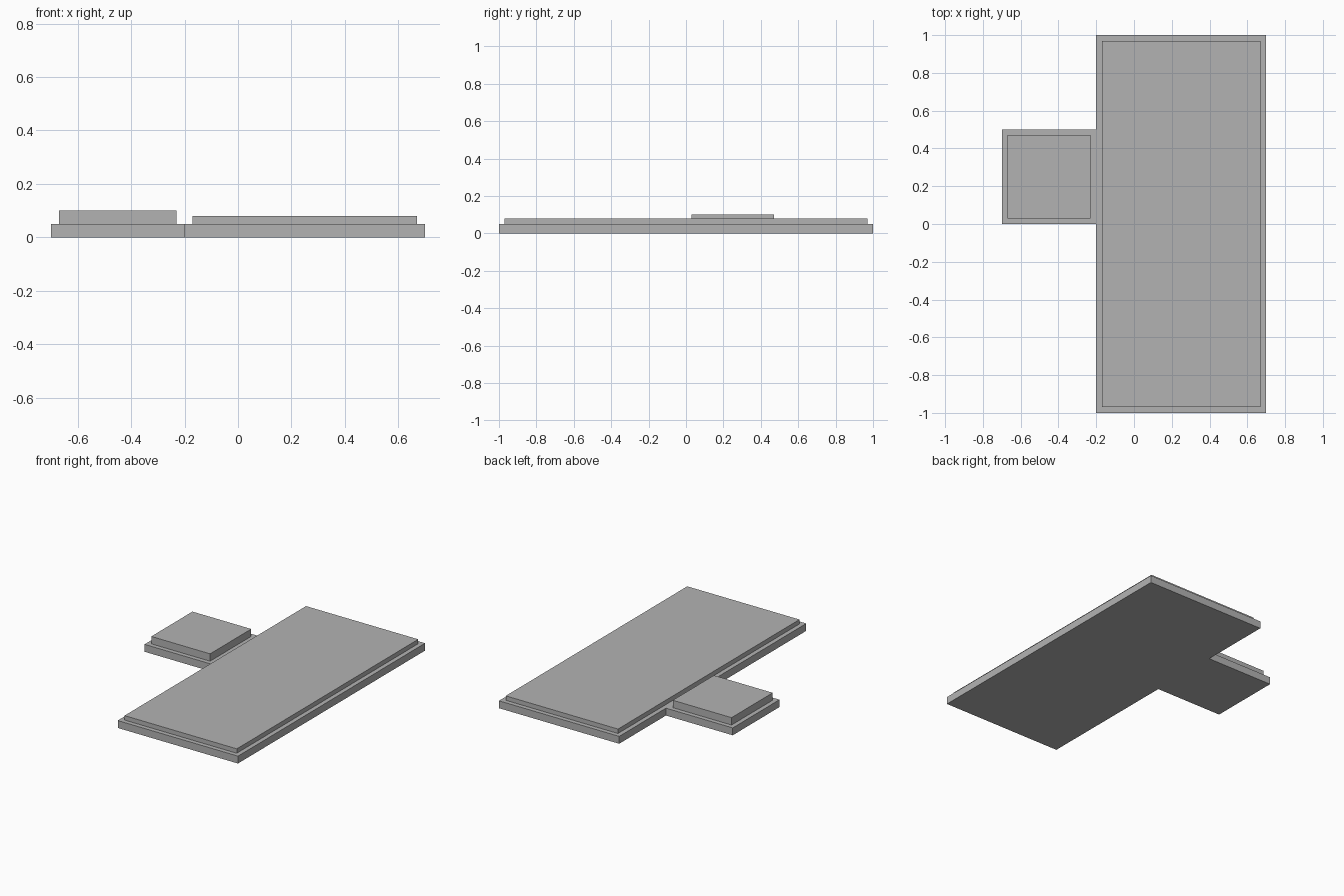
import bpy
import bmesh

cube = bpy.data.objects.get("Cube")
if cube:
    bpy.data.objects.remove(cube, do_unlink=True)

grey = bpy.data.materials.new("plain_grey")
grey.use_nodes = True
colour = (0.45, 0.45, 0.45, 1)
grey.diffuse_color = colour
grey.node_tree.nodes["Principled BSDF"].inputs["Base Color"].default_value = colour


def slab(name, outline, bottom, top):
    """Extrude a flat outline from bottom to top."""
    bm = bmesh.new()
    face = bm.faces.new([bm.verts.new((x, y, bottom)) for x, y in outline])
    result = bmesh.ops.extrude_face_region(bm, geom=[face], use_keep_orig=True)
    raised = [v for v in result["geom"] if isinstance(v, bmesh.types.BMVert)]
    bmesh.ops.translate(bm, verts=raised, vec=(0, 0, top - bottom))
    bmesh.ops.recalc_face_normals(bm, faces=bm.faces)
    mesh = bpy.data.meshes.new(name)
    bm.to_mesh(mesh)
    bm.free()
    mesh.materials.append(grey)
    obj = bpy.data.objects.new(name, mesh)
    bpy.context.collection.objects.link(obj)
    return obj


def inset_rectangle(x0, x1, y0, y1, inset):
    x0, x1, y0, y1 = x0 + inset, x1 - inset, y0 + inset, y1 - inset
    return [(x0, y0), (x1, y0), (x1, y1), (x0, y1)]


left, right, step = -0.7, 0.7, -0.2
wing_front, wing_back = 0, 0.5
base_top, border = 0.05, 0.03

# Base: long rectangle with a square wing on one side
slab("base", [(step, -1), (right, -1), (right, 1), (step, 1),
              (step, wing_back), (left, wing_back),
              (left, wing_front), (step, wing_front)], 0, base_top)

# Raised panels set in from the edges of the base
slab("main_panel", inset_rectangle(step, right, -1, 1, border), base_top, 0.08)
slab("wing_panel", inset_rectangle(left, step, wing_front, wing_back, border), base_top, 0.10)
